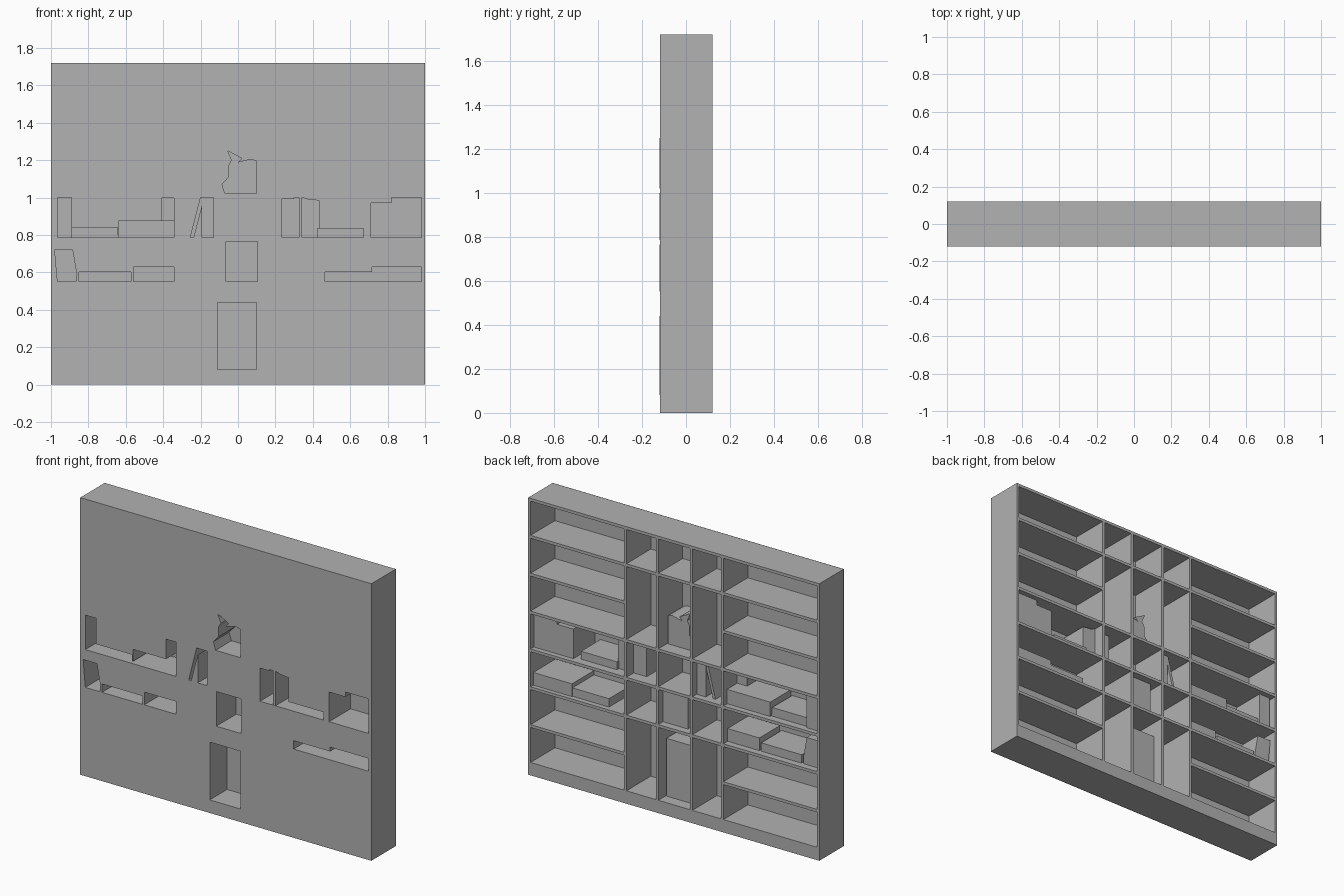
import bpy
import bmesh

W, H, D = 1.0, 1.72, 0.12      # half width, height, half depth
T = 0.018                      # board thickness
BASE, STEP = 0.08, 0.235       # plinth height, shelf spacing

scene = bpy.context.scene
cube = bpy.data.objects.get("Cube")
if cube:
    bpy.data.objects.remove(cube)

grey = bpy.data.materials.new("plain_grey")
grey.use_nodes = True
colour = (0.445, 0.445, 0.445, 1)
grey.diffuse_color = colour
grey.node_tree.nodes["Principled BSDF"].inputs["Base Color"].default_value = colour


def make_object(name, bm):
    mesh = bpy.data.meshes.new(name)
    bm.to_mesh(mesh)
    bm.free()
    mesh.materials.append(grey)
    obj = bpy.data.objects.new(name, mesh)
    scene.collection.objects.link(obj)
    return obj


def prism(name, outline, back):
    """Extrude an x-z outline from the front plane to y = back."""
    bm = bmesh.new()
    face = bm.faces.new([bm.verts.new((x, -D, z)) for x, z in outline])
    new = bmesh.ops.extrude_face_region(bm, geom=[face])["geom"]
    for v in new:
        if isinstance(v, bmesh.types.BMVert):
            v.co.y = back
    bmesh.ops.recalc_face_normals(bm, faces=bm.faces)
    return make_object(name, bm)


def rect(x0, x1, z0, z1):
    return [(x0, z0), (x1, z0), (x1, z1), (x0, z1)]


def board(name, x0, x1, z0, z1):
    obj = prism(name, rect(x0, x1, z0, z1), D)
    for v in obj.data.vertices:      # stop just short of the front sheet
        v.co.y = max(v.co.y, -D + 0.001)
    return obj


def shelf(i):
    return BASE + STEP * i


# Carcass
board("plinth", -W, W, 0, BASE)
board("top_board", -W, W, H - T, H)
for side, name in ((-1, "right_side"), (1, "left_side")):
    a, b = sorted((side * W, side * (W - 0.016)))
    board(name, a, b, BASE, H - T)

# Upright dividers
dividers = [-0.333, -0.12, 0.114, 0.333]
for x in dividers:
    board("divider", x - 0.008, x + 0.008, BASE, H - T)

# Shelves: every level at the sides, fewer in the middle bays
edges = [-W + 0.008] + dividers + [W - 0.008]
for bay, (a, b) in enumerate(zip(edges, edges[1:])):
    levels = range(1, 7) if bay in (0, 4) else (2, 3, 4, 6)
    for i in levels:
        board("shelf", a + 0.008, b - 0.008, shelf(i) - T, shelf(i))

# Book-shaped pockets pushed in from the front
low, mid, high, floor = (shelf(i) + 0.001 for i in (2, 3, 4, 0))
pockets = [
    # tall middle bay
    (rect(-0.11, 0.10, floor, 0.44), 0.05),
    (rect(-0.065, 0.105, low, 0.766), 0.075),
    ([(-0.07, high), (0.10, high), (0.10, 1.195), (0.07, 1.205), (0.0, 1.188),
      (0.02, 1.21), (-0.055, 1.25), (-0.033, 1.20), (-0.05, 1.17),
      (-0.05, 1.11), (-0.085, 1.07)], 0.035),
    # leaning and upright books
    (rect(-0.192, -0.13, mid, 1.0), 0.08),
    ([(-0.255, mid), (-0.238, mid), (-0.182, 1.0), (-0.2, 1.0)], 0.075),
    # right bay, upper row
    (rect(-0.965, -0.89, mid, 1.0), 0.09),
    (rect(-0.895, -0.645, mid, 0.84), 0.075),
    (rect(-0.65, -0.63, mid, 0.80), 0.07),
    (rect(-0.638, -0.34, mid, 0.875), 0.085),
    (rect(-0.41, -0.341, mid, 0.999), -0.015),
    # right bay, lower row
    ([(-0.965, low), (-0.865, low), (-0.862, 0.59), (-0.885, 0.72),
      (-0.98, 0.72)], 0.08),
    (rect(-0.85, -0.572, low, 0.603), 0.08),
    (rect(-0.56, -0.342, low, 0.63), 0.08),
    # left bay, upper row
    ([(0.235, mid), (0.432, mid), (0.432, 0.985), (0.375, 0.99), (0.345, 1.0),
      (0.30, 1.0), (0.30, 0.992), (0.235, 0.992)], 0.05),
    (rect(0.425, 0.672, mid, 0.835), 0.07),
    ([(0.71, mid), (0.98, mid), (0.98, 1.0), (0.822, 1.0), (0.822, 0.97),
      (0.71, 0.97)], 0.09),
    # left bay, lower row
    (rect(0.466, 0.727, low, 0.603), 0.09),
    (rect(0.717, 0.982, low, 0.63), 0.095),
]
solids = [prism("pocket_solid", outline, back) for outline, back in pockets]
merged = solids[0]
for other in solids[1:]:
    mod = merged.modifiers.new("join", "BOOLEAN")
    mod.operation, mod.solver, mod.object = "UNION", "EXACT", other
bpy.context.view_layer.update()
bm = bmesh.new()
bm.from_object(merged, bpy.context.evaluated_depsgraph_get())
for obj in solids:
    bpy.data.objects.remove(obj)
bmesh.ops.remove_doubles(bm, verts=bm.verts, dist=0.0002)

# Open the pockets at the front
front = [f for f in bm.faces if all(abs(v.co.y + D) < 0.0005 for v in f.verts)]
bmesh.ops.delete(bm, geom=front, context="FACES")
for f in bm.faces:
    f.material_index = 0

# Front sheet: fill between the outer border and the pocket mouths
sheet = bmesh.new()
copies = {}


def copy_vert(v):
    if v not in copies:
        copies[v] = sheet.verts.new((v.co.x, -D, v.co.z))
    return copies[v]


for e in bm.edges:
    if e.is_boundary:
        sheet.edges.new([copy_vert(v) for v in e.verts])
border = [sheet.verts.new((x, -D, z)) for x, z in rect(-W, W, 0, H)]
for a, b in zip(border, border[1:] + border[:1]):
    sheet.edges.new((a, b))
bmesh.ops.triangle_fill(sheet, use_beauty=True, use_dissolve=False,
                        edges=sheet.edges, normal=(0, -1, 0))
for f in sheet.faces:
    f.normal_update()
    if f.normal.y > 0:
        f.normal_flip()
bmesh.ops.dissolve_limit(sheet, angle_limit=0.01, verts=sheet.verts,
                         edges=sheet.edges)
make_object("front_sheet", sheet)
make_object("book_pockets", bm)
